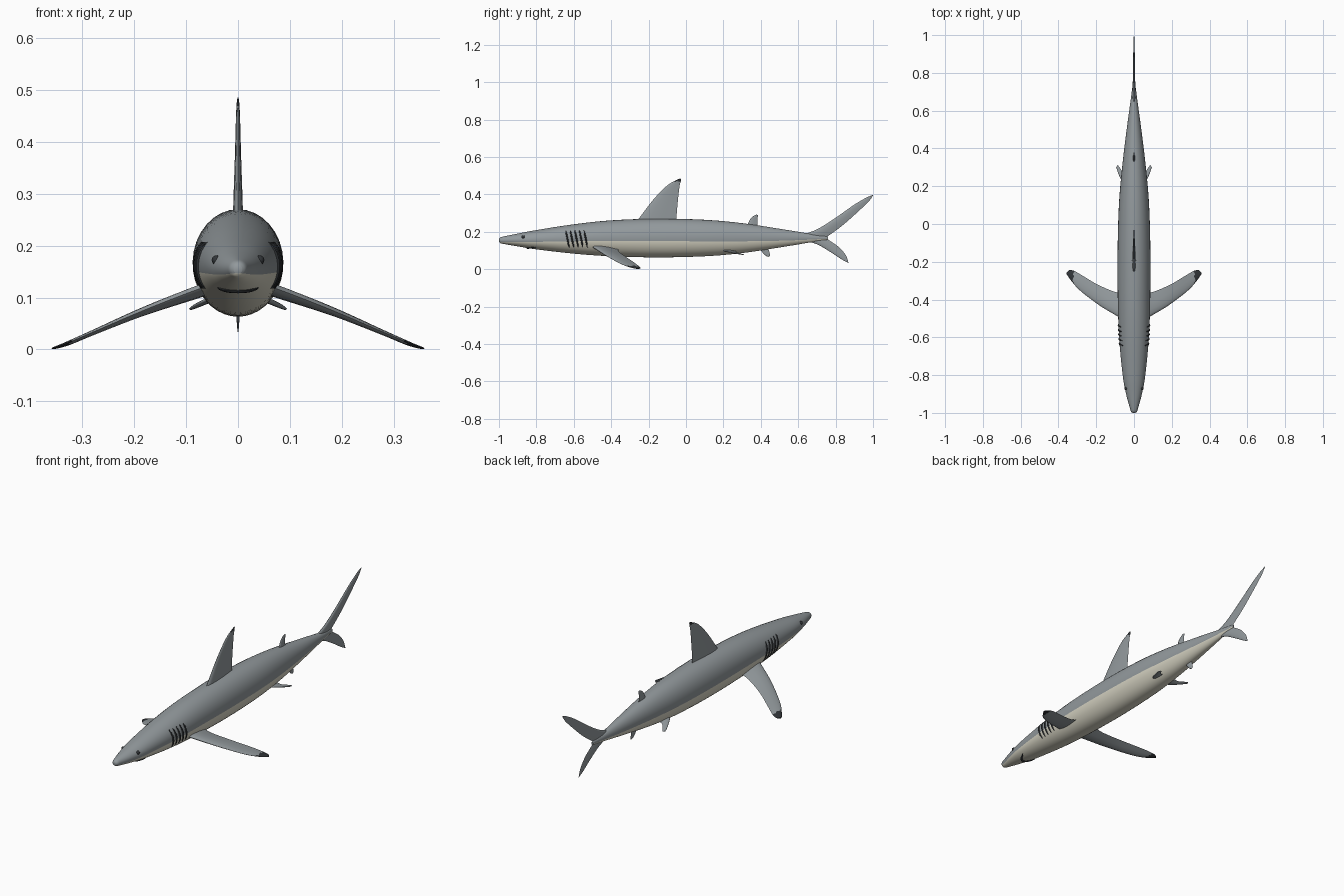
import bpy, bmesh, math
from mathutils import Vector

cube = bpy.data.objects.get("Cube")
if cube:
    bpy.data.objects.remove(cube, do_unlink=True)


def material(name, rgb):
    m = bpy.data.materials.new(name)
    m.use_nodes = True
    m.diffuse_color = (*rgb, 1)
    m.node_tree.nodes["Principled BSDF"].inputs["Base Color"].default_value = (*rgb, 1)
    return m


GREY = material("slate grey skin", (0.29, 0.32, 0.335))
CREAM = material("cream belly", (0.68, 0.66, 0.55))
DARK = material("charcoal", (0.03, 0.034, 0.038))


def smooth_rows(rows, steps):
    """Catmull-Rom interpolation through rows of numbers."""
    out = []
    for i in range(len(rows) - 1):
        p = [rows[max(0, min(len(rows) - 1, i + k))] for k in (-1, 0, 1, 2)]
        for s in range(steps):
            t = s / steps
            out.append([0.5 * (2 * b + (c - a) * t + (2 * a - 5 * b + 4 * c - d) * t * t
                               + (3 * b - a - 3 * c + d) * t ** 3)
                        for a, b, c, d in zip(*p)])
    out.append(list(rows[-1]))
    return out


def loft(name, rings, mats, rule):
    """Skin closed rings, cap both ends and colour faces by rule(ring, column, centre)."""
    bm = bmesh.new()
    vs = [[bm.verts.new(p) for p in r] for r in rings]
    n = len(rings[0])
    for i in range(len(vs) - 1):
        for j in range(n):
            k = (j + 1) % n
            f = bm.faces.new((vs[i][j], vs[i][k], vs[i + 1][k], vs[i + 1][j]))
            f.material_index = rule(i, j, f.calc_center_median())
    for end in (vs[0], vs[-1]):
        f = bm.faces.new(end)
        f.material_index = rule(0, 0, f.calc_center_median())
    bmesh.ops.recalc_face_normals(bm, faces=bm.faces)
    me = bpy.data.meshes.new(name)
    bm.to_mesh(me)
    bm.free()
    for m in mats:
        me.materials.append(m)
    ob = bpy.data.objects.new(name, me)
    bpy.context.collection.objects.link(ob)
    shade(ob)
    return ob


def shade(ob):
    bpy.ops.object.select_all(action='DESELECT')
    ob.select_set(True)
    bpy.context.view_layer.objects.active = ob
    bpy.ops.object.shade_smooth_by_angle(angle=math.radians(50))


# Body stations: y, top z, bottom z, half width, colour line z
BODY = smooth_rows([
    (-1.0, .162, .146, .008, .147), (-.992, .17, .139, .016, .146),
    (-.97, .176, .134, .023, .145), (-.9, .190, .122, .042, .144),
    (-.8, .209, .106, .060, .146), (-.6, .240, .083, .079, .149),
    (-.4, .261, .069, .086, .151), (-.15, .270, .063, .087, .150),
    (.1, .264, .069, .080, .149), (.3, .246, .086, .063, .149),
    (.5, .216, .116, .039, .152), (.64, .193, .139, .020, .157),
    (.70, .183, .149, .012, .160), (.76, .174, .158, .004, .163)], 5)


def section(y):
    """Body cross-section at y: centre z, half height, half width."""
    for a, b in zip(BODY, BODY[1:]):
        if a[0] <= y <= b[0]:
            t = (y - a[0]) / (b[0] - a[0])
            _, top, bot, w, _ = [p + (q - p) * t for p, q in zip(a, b)]
            return (top + bot) / 2, (top - bot) / 2, w


HALF = 18
rings = []
for y, top, bot, w, line in BODY:
    zc, h = (top + bot) / 2, (top - bot) / 2
    a = math.asin(max(-.9, min(.9, (line - zc) / h)))
    angles = [a + (math.pi - 2 * a) * i / HALF for i in range(HALF)]
    angles += [math.pi - a + (math.pi + 2 * a) * i / HALF for i in range(HALF)]
    rings.append([(w * math.cos(t), y, zc + h * math.sin(t)) for t in angles])
loft("body", rings, [GREY, CREAM], lambda i, j, c: int(j >= HALF))


def fin(name, rows, normal, tip=lambda c: False):
    """Streamlined fin; rows are leading point, trailing point, half thickness."""
    n = Vector(normal).normalized()
    cuts = (0, .03, .12, .3, .6, 1)
    outline = [(s, 1) for s in cuts] + [(s, -1) for s in cuts[-2:0:-1]]
    rings = []
    for r in smooth_rows(rows, 5):
        lead, trail = Vector(r[:3]), Vector(r[3:6])
        rings.append([lead.lerp(trail, s) + n * side * r[6] * 2.6 * math.sqrt(s) * (1 - s)
                      for s, side in outline])
    return loft(name, rings, [GREY, DARK], lambda i, j, c: int(tip(c)))


def upright(name, rows, tip=lambda c: False):
    """Fin in the centre plane; rows are lead y, z, trail y, z, half thickness."""
    fin(name, [(0, a, b, 0, c, d, t) for a, b, c, d, t in rows], (1, 0, 0), tip)


# Fins along the centre line
upright("dorsal_fin", [
    (-.275, .24, -.05, .24, .010), (-.245, .28, -.05, .29, .009),
    (-.172, .375, -.043, .37, .006), (-.10, .448, -.035, .44, .004),
    (-.05, .477, -.028, .47, .0025), (-.03, .485, -.026, .481, .001)],
    lambda c: c.z > .468)
upright("second_dorsal_fin", [
    (.32, .215, .385, .215, .006), (.342, .265, .381, .26, .004),
    (.362, .285, .384, .28, .003), (.378, .292, .384, .289, .001)])
upright("anal_fin", [
    (.385, .13, .435, .13, .005), (.405, .094, .445, .094, .004),
    (.425, .073, .449, .076, .003), (.438, .066, .447, .067, .001)])
upright("upper_tail_lobe", [
    (.62, .183, .72, .152, .008), (.70, .213, .775, .188, .007),
    (.79, .268, .842, .238, .006), (.90, .345, .925, .312, .004),
    (.965, .383, .978, .363, .0025), (1.0, .397, .998, .391, .001)])
upright("lower_tail_lobe", [
    (.62, .155, .735, .178, .007), (.70, .133, .765, .155, .006),
    (.77, .093, .815, .120, .004), (.83, .054, .853, .077, .003),
    (.868, .033, .867, .041, .001)])

# Paired fins, gills and eyes
for side, s in (("left", 1), ("right", -1)):
    def mirrored(rows):
        return [(s * r[0], r[1], r[2], s * r[3], r[4], r[5], r[6]) for r in rows]

    fin(side + "_pectoral_fin", mirrored([
        (.04, -.52, .128, .04, -.35, .115, .012), (.085, -.49, .113, .09, -.362, .098, .011),
        (.18, -.433, .076, .19, -.322, .066, .008), (.285, -.353, .031, .27, -.275, .034, .005),
        (.335, -.297, .010, .315, -.249, .014, .004), (.359, -.262, .002, .342, -.242, .004, .002)]),
        (s * .38, 0, .92), lambda c: abs(c.x) > .322)
    fin(side + "_pelvic_fin", mirrored([
        (.03, .185, .105, .03, .265, .10, .006), (.056, .21, .097, .054, .27, .091, .005),
        (.081, .262, .086, .073, .295, .083, .004), (.094, .30, .078, .086, .312, .078, .002)]),
        (s * .4, 0, .92))

    # Gill slits hug the flank as slim ribs
    for g in range(5):
        rows = []
        for i in range(9):
            t = i / 8
            z = .207 - .090 * t
            y = -.643 + .0245 * g + .018 * t
            zc, h, w = section(y)
            rows.append((Vector((s * w * math.sqrt(1 - ((z - zc) / h) ** 2), y, z)),
                         .0045 * math.sqrt(max(.15, 1 - (2 * t - 1) ** 4))))
        loft(f"{side}_gill_{g + 1}",
             [[p + Vector((r * math.cos(a), r * math.sin(a), 0))
               for a in (k * math.pi / 4 for k in range(8))] for p, r in rows],
             [DARK], lambda i, j, c: 0)

    zc, h, w = section(-.87)
    x = w * math.sqrt(1 - ((.172 - zc) / h) ** 2)
    bpy.ops.mesh.primitive_uv_sphere_add(segments=16, ring_count=10, radius=.009,
                                         location=(s * (x - .003), -.87, .172))
    eye = bpy.context.object
    eye.name = side + "_eye"
    eye.data.materials.append(DARK)
    shade(eye)

# Curved mouth under the snout
rings = []
for i in range(17):
    u = i / 8 - 1
    x, y = .038 * u, -.848 + .045 * u * u
    zc, h, w = section(y)
    p = Vector((x, y, zc - h * math.sqrt(1 - (x / w) ** 2)))
    across = Vector((-.09 * u, .038, 0)).normalized()
    r = .006 * math.sqrt(max(.1, 1 - u ** 4))
    rings.append([p + across * r * math.cos(a) + Vector((0, 0, r * .8 * math.sin(a)))
                  for a in (k * math.pi / 4 for k in range(8))])
loft("mouth", rings, [DARK], lambda i, j, c: 0)
